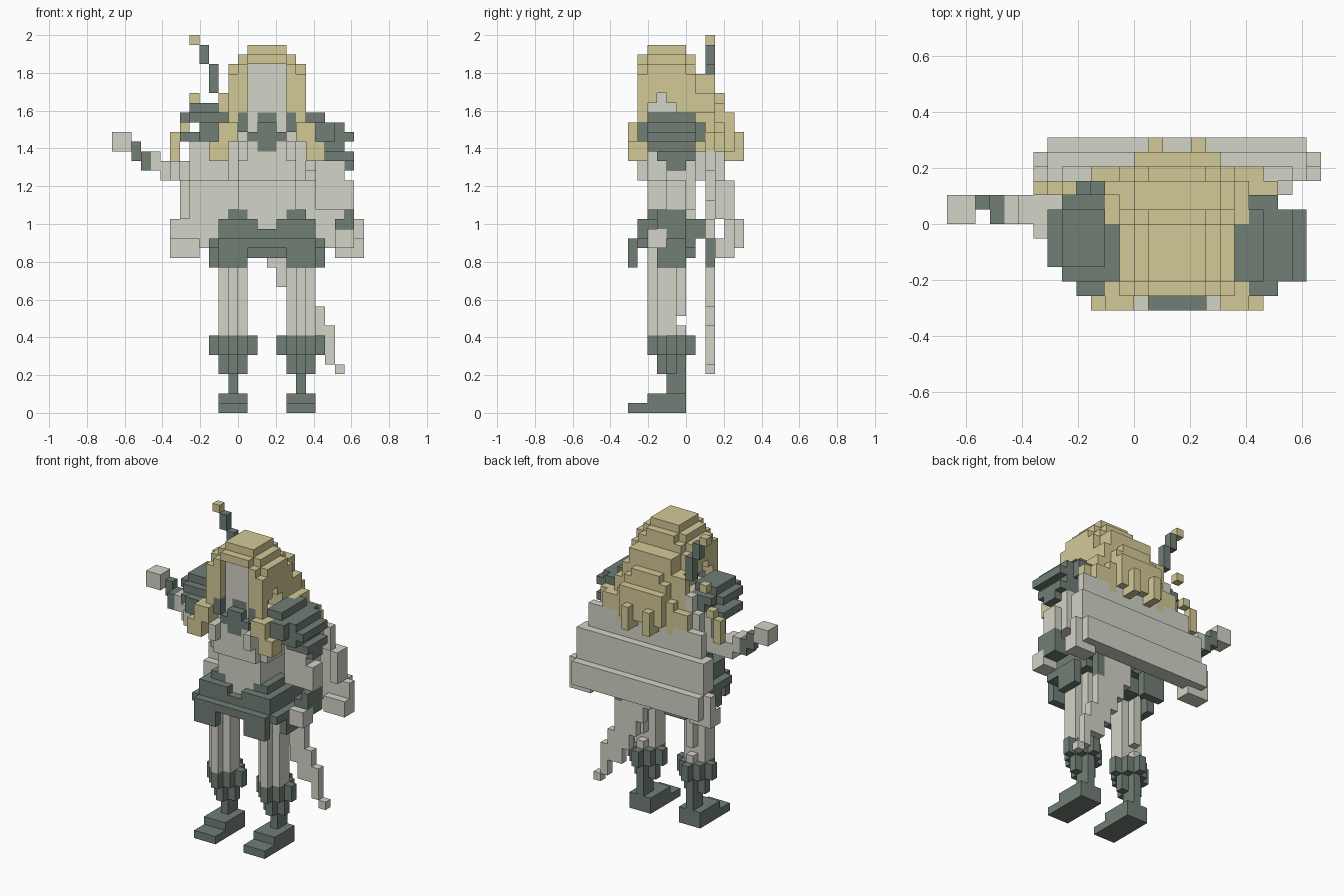
import bpy, bmesh, math

cube = bpy.data.objects.get("Cube")
if cube:
    bpy.data.objects.remove(cube, do_unlink=True)

U = 2 / 39            # edge length of one block
MID = 16              # mirror plane of the body, in blocks


def material(name, rgb):
    m = bpy.data.materials.new(name)
    m.use_nodes = True
    c = (*rgb, 1)
    m.diffuse_color = c
    bsdf = m.node_tree.nodes["Principled BSDF"]
    bsdf.inputs["Base Color"].default_value = c
    bsdf.inputs["Roughness"].default_value = 0.9
    return m


DARK = material("dark_green_armour", (0.165, 0.21, 0.18))
PALE = material("pale_grey_cloth", (0.65, 0.655, 0.575))
GOLD = material("sandy_gold", (0.65, 0.585, 0.31))

cells = {}            # block position -> part name
colours = {}          # part name -> material


def part(name, mat, *boxes):
    """Fill boxes (x0, x1, y0, y1, z0, z1) in block units; later parts win."""
    colours[name] = mat
    for x0, x1, y0, y1, z0, z1 in boxes:
        for x in range(x0, x1):
            for y in range(y0, y1):
                for z in range(z0, z1):
                    cells[x, y, z] = name


def flip(boxes):
    return [(2 * MID - b[1], 2 * MID - b[0], *b[2:]) for b in boxes]


def pair(name, mat, *boxes):
    part("right_" + name, mat, *boxes)
    part("left_" + name, mat, *flip(boxes))


def both(*boxes):
    return list(boxes) + flip(boxes)


# Legs
pair("thigh", PALE, (11, 14, 3, 5, 8, 18), (12, 13, 2, 5, 8, 18),
     (12, 13, 5, 6, 10, 18), (12, 13, 5, 6, 8, 9))
pair("knee_guard", DARK, (10, 15, 4, 5, 6, 8), (11, 14, 3, 6, 6, 8),
     (12, 13, 2, 7, 6, 8))
pair("shin_guard", DARK, (11, 14, 4, 5, 4, 6), (12, 13, 3, 6, 4, 6))
pair("boot", DARK, (11, 14, 0, 6, 0, 1), (11, 14, 2, 6, 1, 2),
     (12, 13, 4, 6, 2, 4))

# Torso
part("torso", PALE, (13, 19, 2, 7, 19, 25), (12, 20, 2, 8, 24, 30),
     (13, 19, 1, 2, 24, 28), *both((13, 14, 0, 1, 26, 28)))

# Hip armour
part("hip_belt", DARK, (13, 19, 2, 7, 16, 19), (14, 18, 0, 2, 17, 18),
     (15, 17, 1, 2, 18, 19))
pair("hip_plate", DARK, (11, 14, 0, 1, 15, 18), (10, 11, 3, 6, 15, 18),
     (10, 11, 1, 3, 17, 18), (11, 14, 8, 9, 15, 18), (11, 15, 1, 8, 18, 20),
     (11, 14, 1, 7, 17, 18), (12, 14, 2, 6, 20, 21))

# Cape hanging off the back with a flared lower edge
part("cape", PALE, (9, 23, 8, 9, 25, 29), (8, 24, 9, 10, 24, 27),
     (7, 25, 10, 11, 20, 24), (6, 26, 10, 11, 17, 20), (7, 25, 11, 12, 17, 20),
     *both((7, 8, 9, 10, 20, 24), (6, 9, 9, 11, 16, 18)))

# Sword slung diagonally across the back
blade = []
for k in range(11, 31):
    left = round(17.6 - (k - 12) * 0.42)
    blade.append((left, min(left + 4, 21), 8, 9, k, k + 1))
part("sword_blade", PALE, *blade, (19, 22, 8, 9, 9, 11), (20, 23, 8, 9, 7, 9),
     (22, 23, 8, 9, 5, 7), (23, 24, 8, 9, 4, 5))
part("sword_grip", DARK, (10, 11, 8, 9, 33, 36), (9, 10, 8, 9, 36, 38))
part("sword_pommel", GOLD, (8, 9, 8, 9, 38, 39))
part("sword_guard", GOLD, (8, 9, 8, 9, 32, 33), (11, 12, 8, 9, 31, 33),
     (7, 8, 8, 9, 29, 30), (6, 7, 8, 9, 26, 29))

# Left arm, hanging
part("left_arm", PALE, (21, 24, 4, 7, 21, 26), (24, 25, 4, 6, 20, 24))
part("left_cuff", DARK, (23, 25, 3, 6, 18, 20), (24, 25, 3, 6, 20, 21))
part("left_hand", PALE, (23, 25, 2, 4, 17, 19))
part("left_shoulder_guard", DARK, (20, 22, 2, 7, 30, 31),
     (20, 24, 2, 7, 29, 30), (20, 23, 1, 8, 28, 30), (21, 25, 2, 7, 28, 29),
     (21, 24, 2, 7, 27, 28), (22, 25, 3, 7, 26, 27), (24, 25, 4, 6, 25, 26))

# Right arm, reaching out sideways
part("right_arm", PALE, (8, 12, 5, 8, 24, 29), (5, 9, 6, 8, 24, 26),
     (6, 7, 5, 8, 24, 26), (4, 5, 6, 8, 25, 27))
part("right_cuff", DARK, (3, 4, 6, 8, 25, 27), (2, 3, 7, 8, 26, 28))
part("right_hand", PALE, (0, 2, 6, 8, 27, 29))
part("right_shoulder_guard", DARK, (8, 11, 3, 7, 31, 32),
     (7, 9, 3, 7, 30, 31), (8, 9, 2, 8, 30, 31), (9, 12, 2, 8, 28, 31),
     (9, 11, 1, 2, 28, 30), (7, 9, 3, 7, 28, 29))

# Hair: rounded cap, open over the ears, in layers down the back
part("hair", GOLD, (14, 18, 2, 6, 37, 38), (13, 19, 2, 6, 36, 37),
     (14, 18, 1, 7, 36, 37), (12, 20, 2, 6, 33, 36), (13, 19, 1, 7, 33, 36),
     (12, 20, 5, 7, 30, 35), (12, 20, 2, 3, 32, 33), (12, 20, 4, 5, 32, 33),
     (13, 19, 7, 9, 29, 35), (12, 20, 7, 9, 28, 33), (14, 18, 9, 10, 31, 33),
     (13, 19, 9, 10, 28, 32), (13, 19, 10, 11, 29, 31),
     *both((12, 14, 1, 2, 30, 35), (11, 12, 6, 9, 27, 31)))
part("back_locks", GOLD, *both((14, 15, 10, 12, 26, 29), (12, 13, 9, 10, 26, 30),
     (10, 12, 8, 10, 27, 29), (10, 11, 8, 9, 26, 28), (13, 14, 10, 11, 27, 29),
     (15, 16, 10, 11, 27, 29)), (21, 23, 8, 9, 27, 29))
pair("front_lock", GOLD, (11, 13, 0, 2, 28, 30), (10, 12, 0, 2, 26, 28),
     (12, 13, 1, 2, 30, 31))

# Head and collar
part("head", PALE, (14, 18, 2, 6, 29, 36))
part("face", PALE, (14, 18, 1, 2, 33, 36))
for spot in [p for p, owner in cells.items() if owner == "face"]:
    del cells[spot]   # leaves the face set back inside the hair
del colours["face"]
part("collar", DARK, (15, 17, 1, 2, 27, 30), (15, 17, 2, 3, 30, 31),
     (14, 18, 1, 2, 28, 29), *both((13, 14, 1, 2, 29, 31)))

# Each side of a block: direction and its four corners
SIDES = {
    (1, 0, 0): [(1, 0, 0), (1, 1, 0), (1, 1, 1), (1, 0, 1)],
    (-1, 0, 0): [(0, 0, 0), (0, 0, 1), (0, 1, 1), (0, 1, 0)],
    (0, 1, 0): [(0, 1, 0), (0, 1, 1), (1, 1, 1), (1, 1, 0)],
    (0, -1, 0): [(0, 0, 0), (1, 0, 0), (1, 0, 1), (0, 0, 1)],
    (0, 0, 1): [(0, 0, 1), (1, 0, 1), (1, 1, 1), (0, 1, 1)],
    (0, 0, -1): [(0, 0, 0), (0, 1, 0), (1, 1, 0), (1, 0, 0)],
}

# Build every part from its exposed block faces, merged where flat
for name, mat in colours.items():
    bm = bmesh.new()
    verts = {}

    def vert(p):
        if p not in verts:
            verts[p] = bm.verts.new(((p[0] - 13) * U, (p[1] - 6) * U, p[2] * U))
        return verts[p]

    for (x, y, z), owner in cells.items():
        if owner != name:
            continue
        for (dx, dy, dz), corners in SIDES.items():
            if (x + dx, y + dy, z + dz) not in cells:
                bm.faces.new([vert((x + a, y + b, z + c)) for a, b, c in corners])
    bmesh.ops.dissolve_limit(bm, angle_limit=math.radians(1),
                             verts=bm.verts[:], edges=bm.edges[:])
    mesh = bpy.data.meshes.new(name)
    bm.to_mesh(mesh)
    bm.free()
    mesh.materials.append(mat)
    obj = bpy.data.objects.new(name, mesh)
    bpy.context.collection.objects.link(obj)
